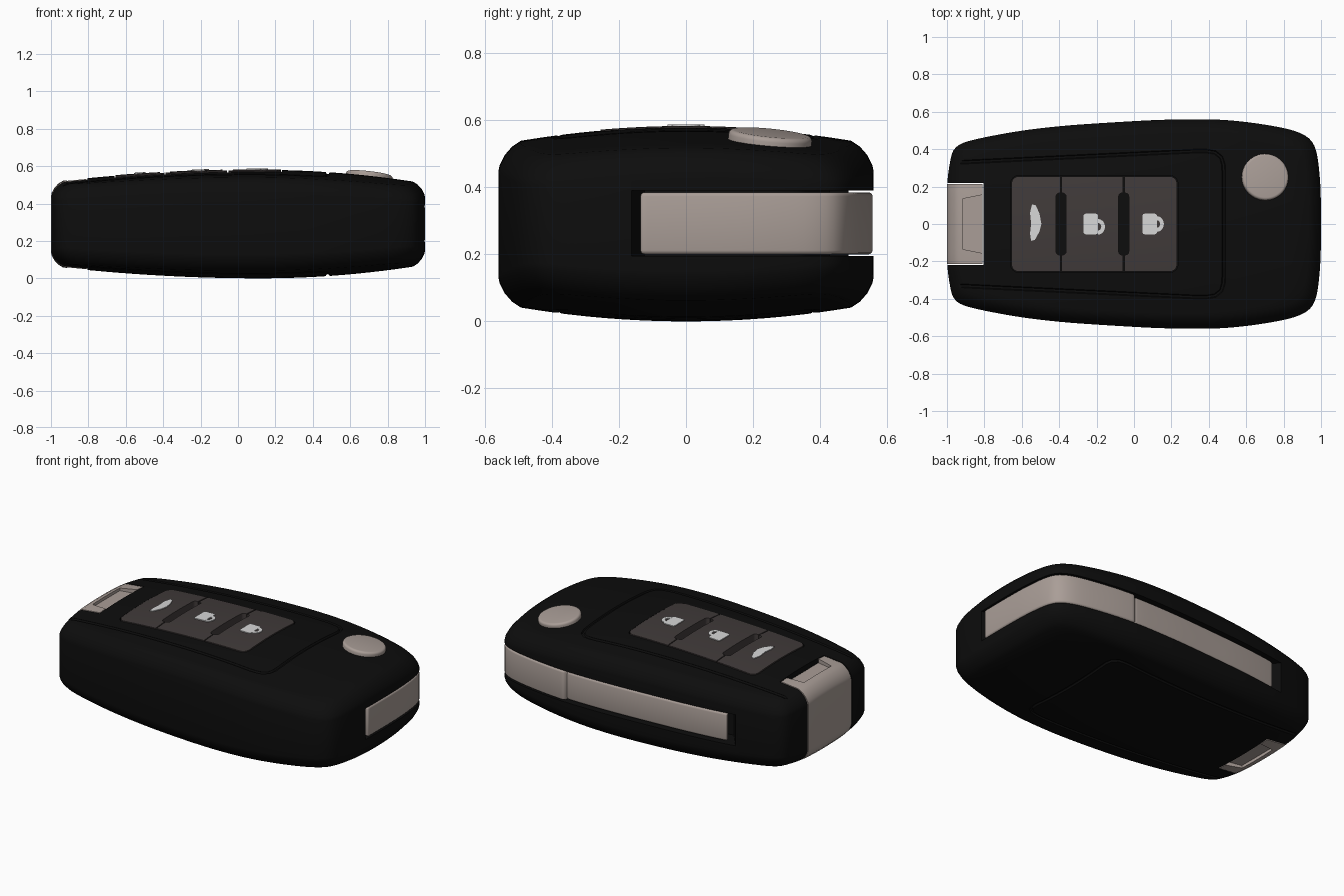
import bpy, bmesh, math
from mathutils import Vector

if "Cube" in bpy.data.objects:
    bpy.data.objects.remove(bpy.data.objects["Cube"])

H = 0.58


def material(name, rgb):
    m = bpy.data.materials.new(name)
    m.diffuse_color = (*rgb, 1)
    m.use_nodes = True
    m.node_tree.nodes["Principled BSDF"].inputs["Base Color"].default_value = m.diffuse_color
    return m


BLACK = material("black plastic", (0.004, 0.004, 0.004))
GREY = material("dark grey rubber", (0.052, 0.043, 0.042))
METAL = material("warm metal", (0.40, 0.34, 0.31))
WHITE = material("icon white", (0.68, 0.68, 0.68))


def top(x, y):
    """Height of the crowned top surface."""
    u = x - 0.12
    return H - (0.094 if u > 0 else 0.052) * u * u - 0.17 * y * y


def resample(pts, n, closed):
    """Evenly spaced points along a polyline."""
    p = [Vector(q) for q in pts] + ([Vector(pts[0])] if closed else [])
    lens = [(b - a).length for a, b in zip(p, p[1:])]
    total, out = sum(lens), []
    for k in range(n):
        t, i = total * k / (n if closed else n - 1), 0
        while i < len(lens) - 1 and t > lens[i]:
            t -= lens[i]
            i += 1
        out.append(p[i].lerp(p[i + 1], min(1, t / lens[i])))
    return out


def new_object(name, bm, mat=None):
    bmesh.ops.recalc_face_normals(bm, faces=bm.faces)
    me = bpy.data.meshes.new(name)
    bm.to_mesh(me)
    bm.free()
    ob = bpy.data.objects.new(name, me)
    bpy.context.collection.objects.link(ob)
    if mat:
        me.materials.append(mat)
    return ob


def prism(name, pts, z0, z1, mat=None):
    bm = bmesh.new()
    lo = [bm.verts.new((p[0], p[1], z0(*p) if callable(z0) else z0)) for p in pts]
    hi = [bm.verts.new((p[0], p[1], z1(*p) if callable(z1) else z1)) for p in pts]
    bm.faces.new(lo)
    bm.faces.new(hi)
    for i in range(len(pts)):
        j = (i + 1) % len(pts)
        bm.faces.new((lo[i], lo[j], hi[j], hi[i]))
    return new_object(name, bm, mat)


def rounded(x0, x1, y0, y1, r):
    out = []
    for k, (cx, cy) in enumerate(((x1 - r, y1 - r), (x0 + r, y1 - r), (x0 + r, y0 + r), (x1 - r, y0 + r))):
        for s in range(7):
            a = math.pi / 2 * (k + s / 6)
            out.append((cx + r * math.cos(a), cy + r * math.sin(a)))
    return out


def bake(ob):
    """Replace the mesh by its modified result."""
    dg = bpy.context.evaluated_depsgraph_get()
    me = bpy.data.meshes.new_from_object(ob.evaluated_get(dg))
    ob.modifiers.clear()
    ob.data = me


def cut(ob, cutter, op='DIFFERENCE'):
    m = ob.modifiers.new("cut", 'BOOLEAN')
    m.operation, m.solver, m.object = op, 'EXACT', cutter
    bake(ob)
    bpy.data.objects.remove(cutter)


def finish(ob, mat, angle=35):
    me = ob.data
    me.materials.clear()
    me.materials.append(mat)
    me.polygons.foreach_set("material_index", [0] * len(me.polygons))
    me.polygons.foreach_set("use_smooth", [True] * len(me.polygons))
    me.set_sharp_from_angle(angle=math.radians(angle))
    me.update()


def bevel(ob, w, seg=3):
    m = ob.modifiers.new("bevel", 'BEVEL')
    m.width, m.segments, m.limit_method, m.angle_limit = w, seg, 'ANGLE', math.radians(40)
    bake(ob)


# Outline of the case seen from above, corners rounded by corner cutting
half = [(1, 0.1), (0.995, 0.25), (0.975, 0.41), (0.925, 0.475), (0.8, 0.517), (0.5, 0.56), (0.22, 0.56),
        (0, 0.551), (-0.5, 0.518), (-0.88, 0.45), (-0.965, 0.41), (-0.985, 0.33), (-1, 0.22), (-1, 0.1)]
loop = half + [(x, -y) for x, y in reversed(half)]
for _ in range(3):
    loop = [(a[0] * (1 - t) + b[0] * t, a[1] * (1 - t) + b[1] * t)
            for a, b in zip(loop, loop[1:] + loop[:1]) for t in (0.25, 0.75)]
OUT = resample(loop, 240, True)
k0 = min(range(240), key=lambda i: (OUT[i] - Vector((1, 0))).length)
OUT = OUT[k0:] + OUT[:k0]


def inset(p, d):
    return (p[0] * (1 - d), p[1] * (1 - d / 0.56))


def case(name):
    """Crowned, rounded solid of the whole key."""
    levels = [(0, -0.075), (0.004, -0.058), (0.018, -0.033), (0.04, -0.012), (0.065, 0)]
    rings = []
    for d, dz in levels:
        rings.append([(x, y, top(x, y) + dz) for x, y in (inset(p, d) for p in OUT)])
    for k in range(1, 13):
        s = 0.92 * (1 - k / 13)
        rings.append([(p[0] * s, p[1] * s, top(p[0] * s, p[1] * s)) for p in OUT])
    rings = [[(x, y, H - z) for x, y, z in r] for r in reversed(rings)] + rings
    bm = bmesh.new()
    vs = [[bm.verts.new(c) for c in r] for r in rings]
    for a, b in zip(vs, vs[1:]):
        for i in range(240):
            j = (i + 1) % 240
            bm.faces.new((a[i], a[j], b[j], b[i]))
    for r, z in ((vs[0], H - top(0, 0)), (vs[-1], top(0, 0))):
        c = bm.verts.new((0, 0, z))
        for i in range(240):
            bm.faces.new((r[i], r[(i + 1) % 240], c))
    return new_object(name, bm)


def band(name, x0, x1, y0, d_out, d_in, z0, z1):
    """Strip that follows the outline round the back side and the right end."""
    path = [p for p in OUT[180:] + OUT[:180]
            if x0 <= p[0] <= x1 and (p[1] >= 0 or (p[0] > 0.9 and p[1] >= y0))]
    return prism(name, [inset(p, d_out) for p in path] + [inset(p, d_in) for p in reversed(path)], z0, z1)


def box(x0, x1, y, z0, z1):
    return prism("cutter", [(x0, -y), (x1, -y), (x1, y), (x0, y)], z0, z1)


# Case with seam grooves, blade slot, button pocket and end notch
body = case("case")
seam = [(-1.04, 0.325), (0.37, 0.392), (0.43, 0.385), (0.465, 0.36), (0.48, 0.31)]
seam = resample(seam + [(x, -y) for x, y in reversed(seam)], 90, False)
for side in (0, 1):
    cu = bpy.data.curves.new("seam", 'CURVE')
    cu.dimensions, cu.bevel_depth, cu.bevel_resolution, cu.use_fill_caps = '3D', 0.011, 1, True
    sp = cu.splines.new('POLY')
    sp.points.add(len(seam) - 1)
    for q, (x, y) in zip(sp.points, seam):
        z = top(x, y)
        q.co = (x, y, H - z if side else z, 1)
    tube = bpy.data.objects.new("seam", cu)
    bpy.context.collection.objects.link(tube)
    bpy.context.view_layer.update()
    me = bpy.data.meshes.new_from_object(tube.evaluated_get(bpy.context.evaluated_depsgraph_get()))
    bpy.data.objects.remove(tube)
    bm = bmesh.new()
    bm.from_mesh(me)
    bmesh.ops.remove_doubles(bm, verts=bm.verts, dist=1e-5)
    cut(body, new_object("seam_cutter", bm))
cut(body, band("slot", -0.70, 2, -0.165, -0.06, 0.13, 0.195, 0.39))
cut(body, prism("pocket", rounded(-0.66, 0.235, -0.26, 0.26, 0.045), 0.505, 0.8))
cut(body, box(-1.2, -0.805, 0.22, -0.2, 0.8))
finish(body, BLACK)

# Folded blade: flush head round the corner and a slightly sunk shank
head = band("blade_head", 0.46, 2, -0.16, 0.0, 0.12, 0.2, 0.385)
bevel(head, 0.012)
finish(head, METAL)
shank = band("blade_shank", -0.655, 0.47, 0, 0.014, 0.11, 0.205, 0.38)
bevel(shank, 0.018)
finish(shank, METAL)

# Metal end piece with a finger recess on both faces
end = case("end_piece")
cut(end, box(-1.2, -0.81, 0.213, -0.2, 0.8), 'INTERSECT')
for z0, z1 in ((0.505, 0.8), (-0.2, H - 0.505)):
    cut(end, prism("recess", [(-0.915, -0.135), (-0.80, -0.158), (-0.80, 0.158), (-0.915, 0.135)], z0, z1))
finish(end, METAL)

# Rubber buttons split by two dark slots
pad = case("rubber_buttons")
cut(pad, prism("pad_shape", rounded(-0.655, 0.23, -0.255, 0.255, 0.04), 0.51, 0.8), 'INTERSECT')
for x in (-0.39, -0.055):
    cut(pad, prism("slot", rounded(x - 0.027, x + 0.027, -0.165, 0.165, 0.018), 0.4, 0.8))
    cut(pad, box(x - 0.003, x + 0.003, 0.4, 0.4, 0.8))
pad.location.z = 0.003
finish(pad, GREY)


# White icons: boot lid and two padlocks
def icon(name, pts):
    prism(name, pts, lambda x, y: top(x, y) + 0.001, lambda x, y: top(x, y) + 0.008, WHITE)


lid = [(-0.55, -0.09), (-0.53, -0.085), (-0.505, -0.04), (-0.495, 0.0), (-0.505, 0.055), (-0.525, 0.1),
       (-0.545, 0.105), (-0.556, 0.06), (-0.55, 0.0), (-0.556, -0.05)]
icon("boot_icon", lid)
for name, x, dy in (("unlock", -0.27, -0.015), ("lock", 0.045, 0.0)):
    icon(name + "_icon_body", rounded(x, x + 0.078, -0.055, 0.055, 0.012))
    arc = [(math.pi * (k / 10 - 0.5)) for k in range(11)]
    icon(name + "_icon_shackle",
         [(x + 0.077 + 0.038 * math.cos(a), dy + 0.042 * math.sin(a)) for a in arc] +
         [(x + 0.077 + 0.018 * math.cos(a), dy + 0.02 * math.sin(a)) for a in reversed(arc)])

# Round metal release button, tilted with the surface
bm = bmesh.new()
bmesh.ops.create_cone(bm, cap_ends=True, segments=64, radius1=0.125, radius2=0.125, depth=0.055)
release = new_object("release_button", bm)
bevel(release, 0.014, 4)
release.rotation_euler = Vector((0.115, 0.1, 1)).to_track_quat('Z', 'Y').to_euler()
release.location = (0.70, 0.25, 0.535)
finish(release, METAL)
